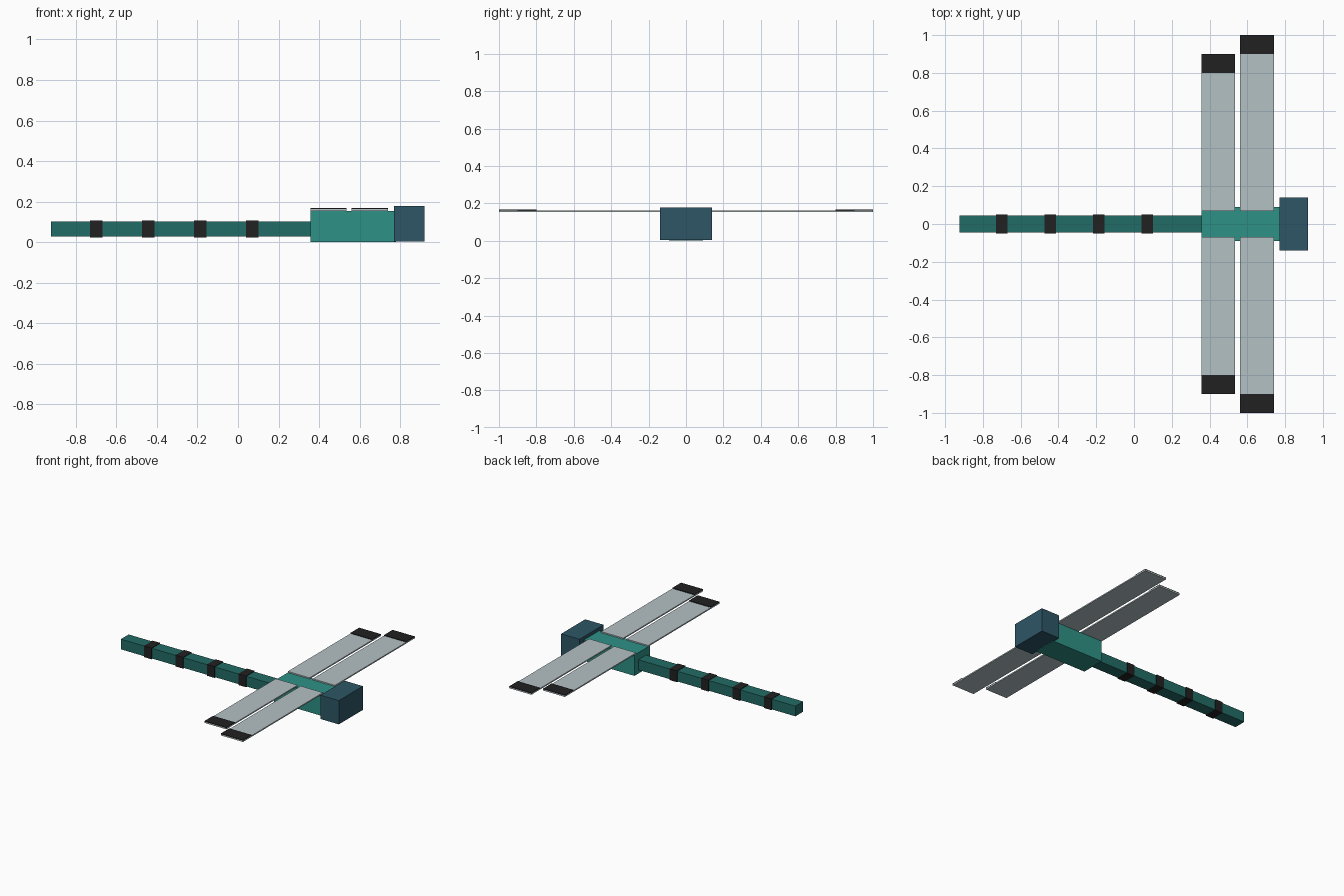
import bpy

if "Cube" in bpy.data.objects:
    bpy.data.objects.remove(bpy.data.objects["Cube"])


def material(name, r, g, b):
    """Flat colour given as sRGB 0-255, stored as linear."""
    mat = bpy.data.materials.new(name)
    lin = [((c / 255 + 0.055) / 1.055) ** 2.4 for c in (r, g, b)]
    mat.diffuse_color = (*lin, 1)
    mat.use_nodes = True
    mat.node_tree.nodes["Principled BSDF"].inputs["Base Color"].default_value = mat.diffuse_color
    return mat


TEAL = material("teal", 45, 145, 134)
DARK_TEAL = material("dark_teal", 34, 108, 102)
SLATE = material("slate_blue", 45, 86, 101)
BLACK = material("black", 33, 33, 33)
WING = material("pale_wing_grey", 180, 193, 197)


def box(name, x, y, z, mat):
    """Box from (min, max) ranges on each axis."""
    bpy.ops.mesh.primitive_cube_add(size=1)
    ob = bpy.context.object
    ob.name = name
    ob.location = [(a + b) / 2 for a, b in (x, y, z)]
    ob.scale = [b - a for a, b in (x, y, z)]
    bpy.ops.object.transform_apply(location=True, rotation=False, scale=True)
    ob.data.materials.append(mat)
    return ob


# Body
box("thorax", (0.357, 0.78), (-0.09, 0.09), (0, 0.154), TEAL)
box("head", (0.77, 0.92), (-0.14, 0.14), (0.003, 0.178), SLATE)
box("abdomen", (-0.923, 0.36), (-0.045, 0.045), (0.027, 0.102), DARK_TEAL)

# Dark rings round the abdomen
for i in range(4):
    cx = -0.70 + i * 0.2565
    box(f"abdomen_ring_{i + 1}", (cx - 0.031, cx + 0.031),
        (-0.05, 0.05), (0.023, 0.106), BLACK)

# Wings, each with a dark plate on the upper face of the tip
for pair, x, span in (("front", (0.56, 0.741), 1.0), ("hind", (0.357, 0.535), 0.9)):
    for side, s in (("right", -1), ("left", 1)):
        box(f"{pair}_wing_{side}", x, sorted((s * 0.07, s * span)), (0.154, 0.163), WING)
        box(f"{pair}_wing_tip_{side}", x, sorted((s * (span - 0.1), s * span)),
            (0.163, 0.168), BLACK)
